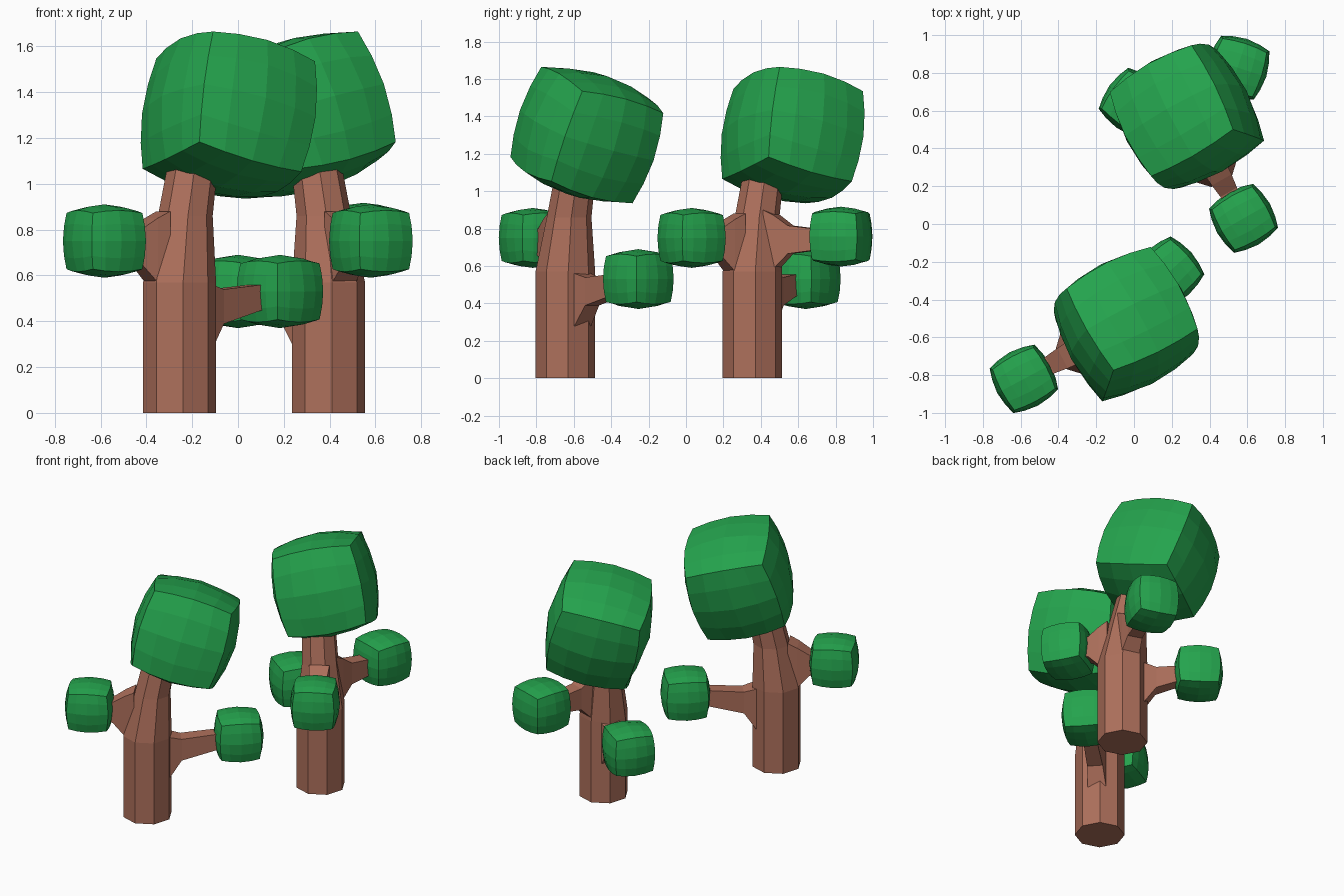
import bpy, bmesh, math
from mathutils import Vector, Matrix

if "Cube" in bpy.data.objects:
    bpy.data.objects.remove(bpy.data.objects["Cube"])


def material(name, rgb):
    m = bpy.data.materials.new(name)
    m.diffuse_color = (*rgb, 1)
    m.use_nodes = True
    m.node_tree.nodes["Principled BSDF"].inputs["Base Color"].default_value = m.diffuse_color
    return m


BARK = material("bark_brown", (0.42, 0.16, 0.105))
LEAF = material("leaf_green", (0.018, 0.37, 0.075))


def finish(bm, name, mat):
    bmesh.ops.recalc_face_normals(bm, faces=bm.faces)
    me = bpy.data.meshes.new(name)
    bm.to_mesh(me)
    bm.free()
    me.materials.append(mat)
    ob = bpy.data.objects.new(name, me)
    bpy.context.collection.objects.link(ob)
    return ob


def loft(name, rings, mat):
    """Skin a list of equal-length point rings and cap both ends."""
    bm = bmesh.new()
    vs = [[bm.verts.new(p) for p in r] for r in rings]
    n = len(vs[0])
    for a, b in zip(vs, vs[1:]):
        for i in range(n):
            j = (i + 1) % n
            bm.faces.new((a[i], a[j], b[j], b[i]))
    bm.faces.new(vs[0][::-1])
    bm.faces.new(vs[-1])
    return finish(bm, name, mat)


def foliage(name, centre, half, rot):
    """Gridded cube pushed halfway towards a sphere."""
    bm = bmesh.new()
    bmesh.ops.create_cube(bm, size=2)
    bmesh.ops.subdivide_edges(bm, edges=bm.edges[:], cuts=3, use_grid_fill=True)
    for v in bm.verts:
        v.co = (v.co * 0.5 + v.co.normalized() * 0.625) * (half / 1.125)
    bm.transform(Matrix.Translation(centre) @ rot)
    return finish(bm, name, LEAF)


def branch(name, origin, ball, z_base):
    """Four-sided limb, flared at the trunk, running into its leaf ball."""
    flat = Vector((ball.x - origin.x, ball.y - origin.y, 0))
    dist = flat.length
    d = flat.normalized()
    side = Vector((-d.y, d.x, 0))
    rings = []
    for r, z, w, h in ((0.08, z_base, 0.065, 0.17),
                       (0.14, z_base, 0.06, 0.14),
                       (0.215, z_base + (ball.z - z_base) * 0.4, 0.05, 0.075),
                       (dist - 0.08, ball.z - 0.015, 0.042, 0.05)):
        c = Vector((origin.x, origin.y, z)) + d * r
        rings.append([c + side * (w * a) + Vector((0, 0, h * b))
                      for a, b in ((-1, -1), (1, -1), (1, 1), (-1, 1))])
    loft(name, rings, BARK)


def tree(name, x, y, turn, balls):
    origin = Vector((x, y, 0))
    spin = Matrix.Rotation(math.radians(turn), 4, 'Z')
    # octagonal trunk, narrowing and leaning into the crown
    rings = []
    for z, r, cx, cy in ((0, 0.16, 0, 0), (0.57, 0.16, 0, 0),
                         (0.86, 0.12, 0.025, 0.02), (1.2, 0.105, 0.075, 0.07)):
        ring = []
        for i in range(8):
            a = math.radians(28 + 22.5 + 45 * i)
            ring.append(origin + spin @ Vector((cx + r * math.cos(a), cy + r * math.sin(a), z)))
        rings.append(ring)
    loft(name + "_trunk", rings, BARK)
    # tilted crown
    tilt = Matrix.Rotation(math.radians(20), 4, Vector((-0.94, 0.34, 0)))
    centre = origin + spin @ Vector((0.215, 0.115, 1.30))
    foliage(name + "_crown", centre, 0.335,
            spin @ tilt @ Matrix.Rotation(math.radians(28), 4, 'Z'))
    # side branches with leaf balls
    for i, (bx, by, bz, zb) in enumerate(balls, 1):
        c = Vector((bx, by, bz))
        yaw = math.atan2(by - y, bx - x)
        branch(f"{name}_branch_{i}", origin, c, zb)
        foliage(f"{name}_leaf_ball_{i}", c, 0.16, Matrix.Rotation(yaw, 4, 'Z'))


tree("front_tree", -0.255, -0.645, 0,
     [(-0.583, -0.82, 0.75, 0.71), (0.183, -0.255, 0.53, 0.42)])
tree("back_tree", 0.395, 0.355, 90,
     [(0.58, 0.03, 0.75, 0.71), (0.548, 0.828, 0.757, 0.73), (0.0, 0.64, 0.53, 0.42)])
